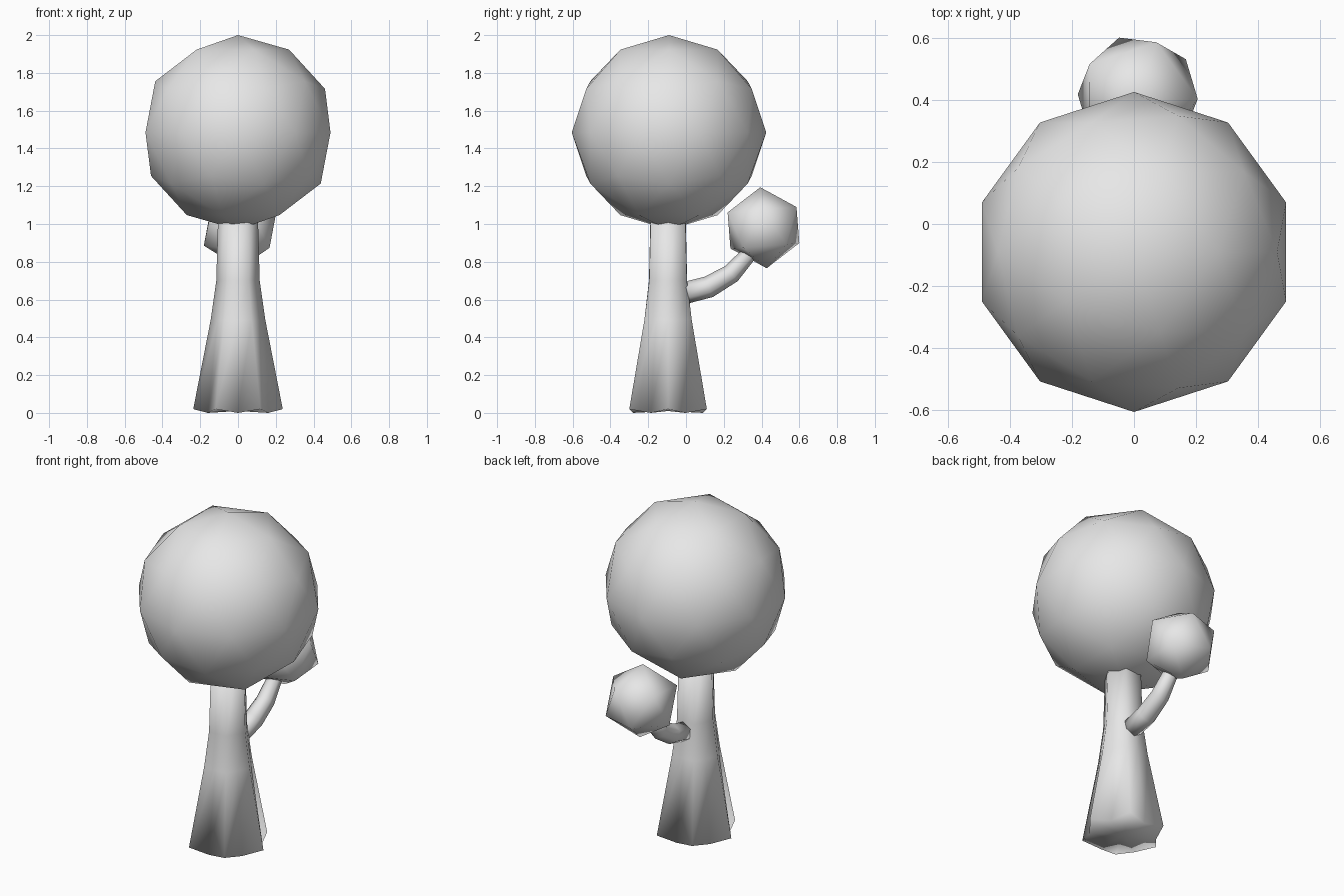
import bpy, bmesh
from math import sin, cos, pi, radians
from mathutils import Vector, Matrix

cube = bpy.data.objects.get("Cube")
if cube:
    bpy.data.objects.remove(cube, do_unlink=True)

grey = bpy.data.materials.new("plain_grey")
grey.use_nodes = True
grey.diffuse_color = (0.8, 0.8, 0.8, 1)
grey.node_tree.nodes["Principled BSDF"].inputs["Base Color"].default_value = (0.8, 0.8, 0.8, 1)


def finish(name, bm):
    """Turn a bmesh into a smooth shaded grey object."""
    bmesh.ops.recalc_face_normals(bm, faces=bm.faces)
    mesh = bpy.data.meshes.new(name)
    for face in bm.faces:
        face.smooth = True
    bm.to_mesh(mesh)
    bm.free()
    mesh.materials.append(grey)
    obj = bpy.data.objects.new(name, mesh)
    bpy.context.collection.objects.link(obj)
    return obj


def leaf_ball(name, center, radius, detail, turn=Matrix.Identity(4)):
    bm = bmesh.new()
    bmesh.ops.create_icosphere(bm, subdivisions=detail, radius=radius,
                               matrix=Matrix.Translation(center) @ turn)
    return finish(name, bm)


def loft(name, rings):
    """Skin a list of equal rings of points and close both ends."""
    bm = bmesh.new()
    loops = [[bm.verts.new(p) for p in ring] for ring in rings]
    n = len(loops[0])
    for low, high in zip(loops, loops[1:]):
        for i in range(n):
            j = (i + 1) % n
            bm.faces.new((low[i], low[j], high[j], high[i]))
    for loop in (loops[0], loops[-1]):
        middle = bm.verts.new(sum((v.co for v in loop), Vector()) / n)
        for i in range(n):
            bm.faces.new((loop[i], loop[(i + 1) % n], middle))
    return finish(name, bm)


# Trunk: six ridges that flare into roots, with shallow hollows between
def trunk_ring(ridge, hollow, ridge_z, hollow_z):
    ring = []
    for i in range(12):
        r, z = (hollow, hollow_z) if i % 2 else (ridge, ridge_z)
        a = i * pi / 6
        ring.append(Vector((r * cos(a), -0.095 + r * sin(a), z)))
    return ring


loft("trunk", [trunk_ring(0.237, 0.185, 0.02, 0.0),
               trunk_ring(0.145, 0.125, 0.49, 0.49),
               trunk_ring(0.115, 0.101, 0.70, 0.70),
               trunk_ring(0.105, 0.093, 1.05, 1.05)])

# Crown
leaf_ball("crown", (0, -0.09, 1.485), 0.515, 2)

# Branch: a tapered six-sided curve towards the small ball
path = [(-0.005, 0.635, 0.058), (0.12, 0.667, 0.058),
        (0.24, 0.737, 0.052), (0.35, 0.86, 0.04)]
points = [Vector((0.015, y, z)) for y, z, r in path]
rings = []
for i, center in enumerate(points):
    along = (points[min(i + 1, 3)] - points[max(i - 1, 0)]).normalized()
    side = Vector((1, 0, 0))
    up = side.cross(along)
    rings.append([center + path[i][2] * (cos(k * pi / 3 + pi / 6) * side
                                         + sin(k * pi / 3 + pi / 6) * up)
                  for k in range(6)])
loft("branch", rings)

# Small leaf ball, tilted by aiming one corner and its neighbour
pole = Vector((0.06, 0.175, 0.11)).normalized()
near = Vector((-0.06, 0.195, -0.08))
across = (near - pole * near.dot(pole)).normalized()
turn = Matrix((across, pole.cross(across), pole)).transposed().to_4x4()
leaf_ball("small_leaf_ball", (0.012, 0.41, 0.98), 0.215, 1, turn)
